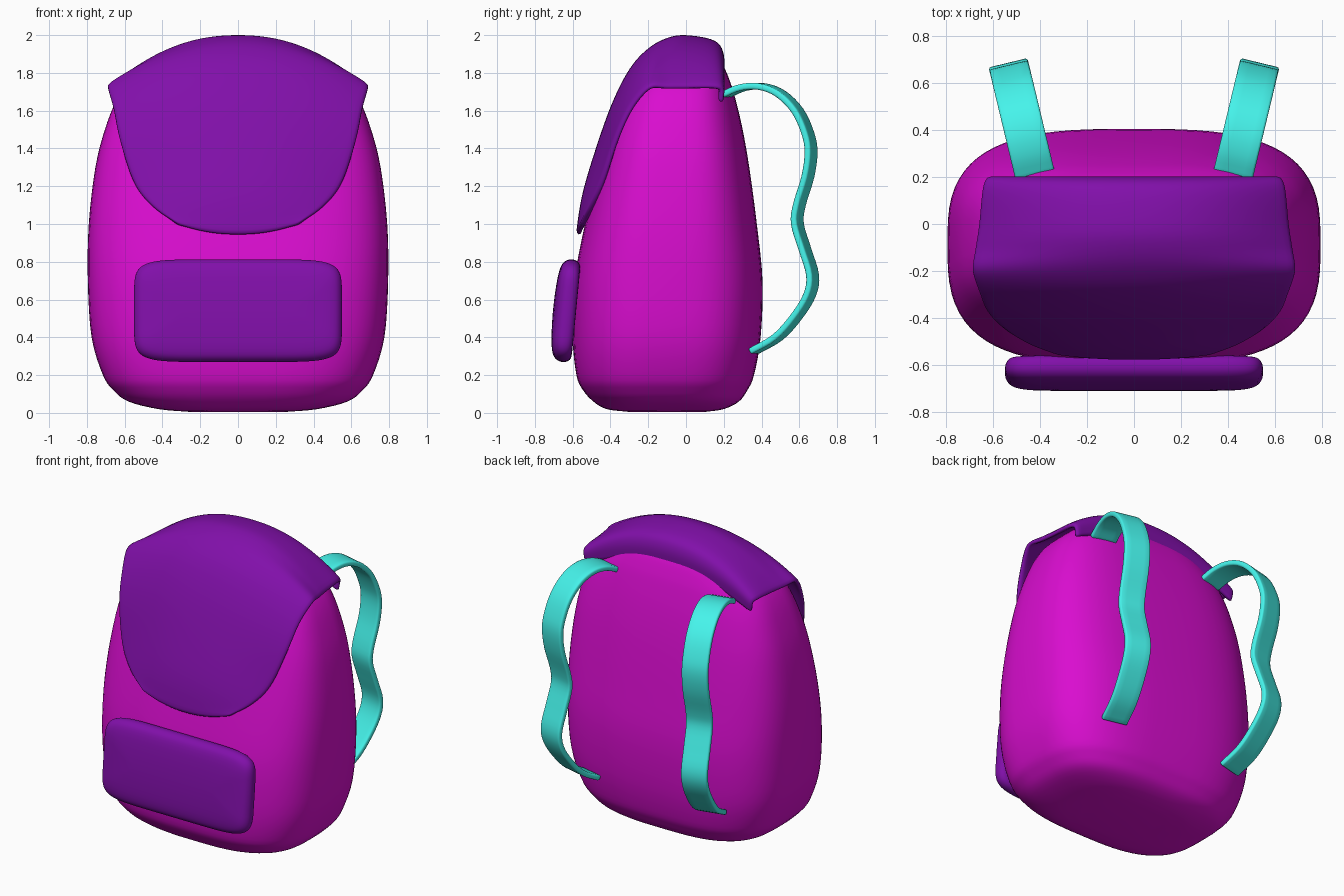
import bpy, bmesh
from math import sin, cos, pi, radians, copysign
from mathutils import Vector

if "Cube" in bpy.data.objects:
    bpy.data.objects.remove(bpy.data.objects["Cube"])


def spline(rows, steps):
    """Catmull-Rom resampling of a list of tuples."""
    rows = [Vector(r) for r in rows]
    pts = [2 * rows[0] - rows[1]] + rows + [2 * rows[-1] - rows[-2]]
    out = []
    for a, b, c, d in zip(pts, pts[1:], pts[2:], pts[3:]):
        for i in range(steps):
            t = i / steps
            out.append(0.5 * (2 * b + (c - a) * t + (2 * a - 5 * b + 4 * c - d) * t * t
                              + (3 * b - a - 3 * c + d) * t ** 3))
    return out + [rows[-1]]


def material(name, rgb):
    m = bpy.data.materials.new(name)
    m.diffuse_color = (*rgb, 1)
    m.use_nodes = True
    m.node_tree.nodes["Principled BSDF"].inputs["Base Color"].default_value = m.diffuse_color
    return m


def skin(name, rings, mat, closed):
    """Join equal-length rows of points with quads; closed rows get end caps."""
    bm = bmesh.new()
    grid = [[bm.verts.new(p) for p in ring] for ring in rings]
    n = len(grid[0])
    for a, b in zip(grid, grid[1:]):
        for i in range(n if closed else n - 1):
            j = (i + 1) % n
            bm.faces.new((a[i], b[i], b[j], a[j]))
    if closed:
        bm.faces.new(grid[0])
        bm.faces.new(grid[-1])
        bmesh.ops.recalc_face_normals(bm, faces=bm.faces)
    me = bpy.data.meshes.new(name)
    bm.to_mesh(me)
    bm.free()
    me.materials.append(mat)
    for p in me.polygons:
        p.use_smooth = True
    ob = bpy.data.objects.new(name, me)
    bpy.context.collection.objects.link(ob)
    return ob


def superellipse(w, y0, y1, z, power, n=72):
    ring = []
    for i in range(n):
        c, s = cos(2 * pi * i / n), sin(2 * pi * i / n)
        x = copysign(abs(c) ** (2 / power), c) * w
        y = copysign(abs(s) ** (2 / power), s) * (y1 - y0) / 2 + (y0 + y1) / 2
        ring.append((x, y, z))
    return ring


magenta = material("magenta_fabric", (0.70, 0.004, 0.63))
purple = material("purple_fabric", (0.22, 0.005, 0.40))
teal = material("turquoise_webbing", (0.06, 0.90, 0.83))

# Main bag: height, half width, front y, back y
body_rows = [
    (0.005, 0.25, -0.30, 0.10), (0.02, 0.42, -0.42, 0.20), (0.06, 0.58, -0.49, 0.28),
    (0.12, 0.66, -0.545, 0.325), (0.20, 0.715, -0.58, 0.36), (0.40, 0.775, -0.60, 0.395),
    (0.70, 0.795, -0.59, 0.405), (1.00, 0.79, -0.535, 0.375), (1.30, 0.755, -0.465, 0.335),
    (1.50, 0.705, -0.41, 0.30), (1.65, 0.645, -0.355, 0.265), (1.75, 0.57, -0.30, 0.235),
    (1.85, 0.44, -0.20, 0.19), (1.92, 0.28, -0.12, 0.12), (1.95, 0.10, -0.06, 0.04)]
skin("bag_body", [superellipse(w, y0, y1, z, 3.1) for z, w, y0, y1 in spline(body_rows, 4)],
     magenta, True)

# Flap: centre y, centre z, half width, edge drop, edge shift in y
flap_rows = [
    (0.20, 1.78, 0.62, 0.14, 0), (0.20, 1.90, 0.635, 0.19, 0), (0.15, 1.972, 0.655, 0.24, 0),
    (0.00, 2.00, 0.67, 0.27, 0), (-0.10, 1.985, 0.685, 0.255, 0), (-0.20, 1.93, 0.697, 0.20, 0),
    (-0.30, 1.82, 0.665, 0.20, 0), (-0.40, 1.62, 0.63, 0.17, 0.02),
    (-0.50, 1.33, 0.555, 0.11, 0.045), (-0.555, 1.13, 0.45, 0.04, 0.04),
    (-0.583, 0.945, 0.32, -0.06, 0.02)]
columns = [i / 16 - 1 for i in range(33)]
flap = skin("top_flap", [[(u * w, y + shift * abs(u) ** 2.2, z - drop * abs(u) ** 2.2)
                          for u in columns]
                         for y, z, w, drop, shift in spline(flap_rows, 4)], purple, False)
flap.modifiers.new("thickness", 'SOLIDIFY').thickness = 0.03
sub = flap.modifiers.new("soft_rim", 'SUBSURF')
sub.levels = sub.render_levels = 1

# Front pocket: padded panel leaning with the front of the bag (depth, inset)
pocket_rows = [(-0.005, 0.05), (0.0, 0.02), (0.02, 0.003), (0.05, 0.0), (0.075, 0.01),
               (0.095, 0.035), (0.108, 0.09), (0.115, 0.18), (0.117, 0.25)]
pocket = skin("front_pocket", [superellipse(0.55 - i, i - 0.272, 0.272 - i, d, 6.5)
                               for d, i in spline(pocket_rows, 3)], purple, True)
pocket.location = (0, -0.587, 0.537)
pocket.rotation_euler.x = radians(84.5)

# Shoulder straps: side path (y, z), splayed outward towards the back
strap_path = [(0.21, 1.685), (0.30, 1.722), (0.40, 1.728), (0.50, 1.69), (0.59, 1.60),
              (0.645, 1.48), (0.662, 1.38), (0.645, 1.25), (0.60, 1.10), (0.59, 1.00),
              (0.63, 0.865), (0.67, 0.73), (0.655, 0.625), (0.585, 0.51), (0.485, 0.40),
              (0.355, 0.325)]
for side, label in ((-1, "left"), (1, "right")):
    rows = []
    for y, z in spline(strap_path, 4):
        x = 0.43 + (y - 0.24) * 0.24
        rows.append([(side * (x + k * 0.083), y - k * 0.02, z) for k in (-1, -0.5, 0, 0.5, 1)])
    strap = skin(label + "_strap", rows, teal, False)
    sol = strap.modifiers.new("thickness", 'SOLIDIFY')
    sol.thickness, sol.offset = 0.034, 0
    bev = strap.modifiers.new("soft_edges", 'BEVEL')
    bev.width, bev.segments, bev.limit_method = 0.01, 2, 'ANGLE'
    bev.angle_limit = radians(50)
